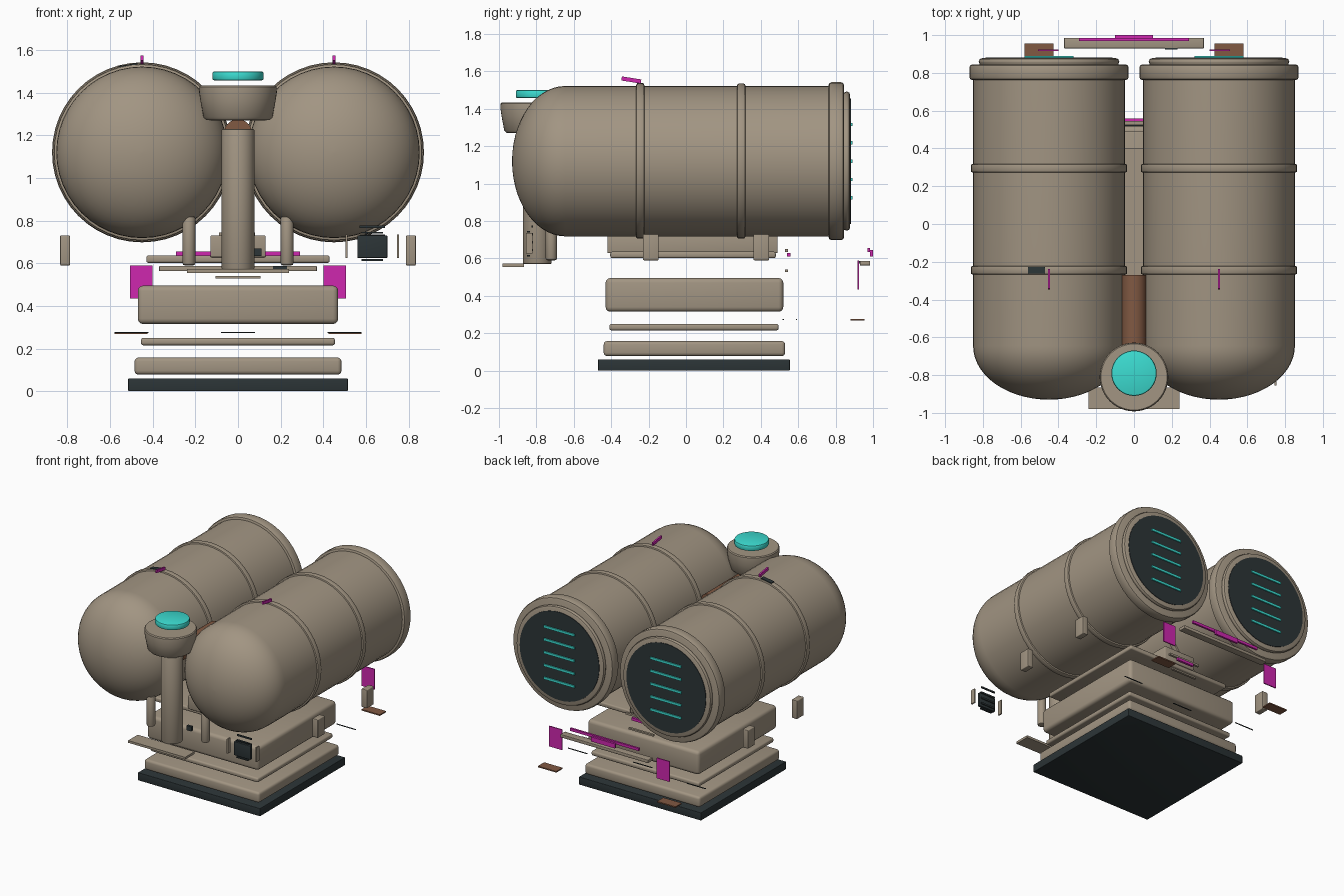
import bpy, bmesh, math
from mathutils import Matrix

cube = bpy.data.objects.get("Cube")
if cube:
    bpy.data.objects.remove(cube, do_unlink=True)


def material(name, rgb):
    m = bpy.data.materials.new(name)
    m.use_nodes = True
    m.diffuse_color = (*rgb, 1)
    m.node_tree.nodes["Principled BSDF"].inputs["Base Color"].default_value = (*rgb, 1)
    return m


BEIGE = material("warm beige", (0.36, 0.30, 0.225))
DARK = material("dark slate", (0.025, 0.035, 0.038))
CYAN = material("bright cyan", (0.045, 0.72, 0.64))
PINK = material("magenta", (0.62, 0.02, 0.43))
BROWN = material("rust brown", (0.22, 0.10, 0.055))
parts = []


def finish(bm, name, mat):
    bmesh.ops.recalc_face_normals(bm, faces=bm.faces)
    me = bpy.data.meshes.new(name)
    bm.to_mesh(me)
    bm.free()
    me.materials.append(mat)
    ob = bpy.data.objects.new(name, me)
    bpy.context.collection.objects.link(ob)
    parts.append(ob)
    return ob


def block(name, mat, x, y, z, bevel=0.0):
    """Box given by its (low, high) extent on each axis."""
    size = [b - a for a, b in (x, y, z)]
    bm = bmesh.new()
    bmesh.ops.create_cube(bm, size=1, matrix=Matrix.Diagonal((*size, 1)))
    if bevel:
        bmesh.ops.bevel(bm, geom=bm.edges[:], offset=bevel, segments=3,
                        profile=0.5, affect='EDGES')
    ob = finish(bm, name, mat)
    ob.location = [(a + b) / 2 for a, b in (x, y, z)]
    return ob


def pair(name, mat, x, y, z, bevel=0.0):
    """Mirrored boxes on the left and right."""
    return (block("left_" + name, mat, x, y, z, bevel),
            block("right_" + name, mat, (-x[1], -x[0]), y, z, bevel))


def lathe(name, mat, profile, centre, along_y=False, steps=48):
    """Turn (radius, height) points around an axis, capping open ends."""
    bm = bmesh.new()
    rings = []
    for r, h in profile:
        ring = []
        for i in range(steps):
            a = math.tau * i / steps
            u, v = r * math.cos(a), r * math.sin(a)
            ring.append(bm.verts.new((u, h, v) if along_y else (u, v, h)))
        rings.append(ring)
    for lo, hi in zip(rings, rings[1:]):
        for i in range(steps):
            j = (i + 1) % steps
            bm.faces.new((lo[i], lo[j], hi[j], hi[i]))
    bm.faces.new(rings[0])
    bm.faces.new(rings[-1])
    return finish(bm, name, mat)if centre is None else place(finish(bm, name, mat), centre)


def place(ob, centre):
    ob.location = centre
    return ob


def drum(r, lo, hi, b):
    """Cylinder profile with softened rims."""
    return [(r - b, lo), (r - b * 0.3, lo + b * 0.3), (r, lo + b),
            (r, hi - b), (r - b * 0.3, hi - b * 0.3), (r - b, hi)]


# Stacked base slabs
block("ground_pad", DARK, (-.515, .515), (-.47, .555), (0, .06), .004)
block("lower_slab", BEIGE, (-.485, .485), (-.44, .53), (.078, .158), .018)
block("thin_slab", BEIGE, (-.455, .455), (-.41, .495), (.215, .25), .012)
block("main_slab", BEIGE, (-.47, .47), (-.43, .52), (.315, .495), .025)
block("upper_plate", BEIGE, (-.43, .43), (-.405, .48), (.602, .636), .01)
block("cradle_beam", BEIGE, (-.13, .13), (-.42, .49), (.628, .73), .006)
block("cradle_cap", BEIGE, (-.09, .08), (-.3, .4), (.73, .745))

# Twin tanks
R = .402
for side, sx in (("left", 1), ("right", -1)):
    c = (sx * .45, 0, 1.12)
    dome = [(R * math.sin(t), -.645 - .285 * math.cos(t))
            for t in (math.pi / 2 * i / 14 for i in range(14))]
    dome[0] = (.004, dome[0][1])
    lathe(side + "_tank", BEIGE, dome + [(R, -.645), (R, .78)], c, True)
    for label, y in (("front", -.245), ("middle", .295)):
        lathe(f"{side}_{label}_band", BEIGE, drum(.414, y - .022, y + .022, .008), c, True)
    lathe(side + "_rear_collar", BEIGE, drum(.422, .762, .845, .016), c, True)
    lathe(side + "_rear_rim", BEIGE, drum(.372, .84, .878, .018), c, True)
    lathe(side + "_rear_cover", DARK, [(.335, .87), (.335, .882)], c, True)
    for i in range(5):
        z = 1.12 + (i - 2) * .098
        block(f"{side}_light_slit_{i + 1}", CYAN, (c[0] - .13, c[0] + .13),
              (.878, .89), (z - .009, z + .009))
    fin = block(side + "_top_fin", PINK, (c[0] - .006, c[0] + .006),
                (-.345, -.24), (1.543, 1.565))
    fin.rotation_euler.x = math.radians(-9)
    lathe(side + "_strut", BEIGE, drum(.03, .59, .82, .01), (sx * .23, -.72, 0), steps=24)

clip = block("tank_clip", DARK, (-.56, -.47), (-.262, -.228), (1.52, 1.532))
clip.rotation_euler.y = math.radians(-9)

# Sensor mast, head and feed pipe
lathe("mast", BEIGE, drum(.077, .57, 1.23, .008), (0, -.795, 0))
lathe("sensor_head", BEIGE, [(.13, 1.27), (.15, 1.272), (.162, 1.285), (.176, 1.36),
      (.182, 1.40), (.181, 1.427), (.175, 1.434)], (0, -.81, 0))
lathe("sensor_lens", CYAN, drum(.12, 1.457, 1.50, .009), (0, -.79, 0))
lathe("feed_pipe", BROWN, [(.065, -.75), (.065, -.27)], (0, 0, 1.21), True)
block("front_step", BEIGE, (-.24, .24), (-.98, -.865), (.555, .572))
block("mast_marker", DARK, (.07, .11), (-.72, -.70), (.635, .67))

# Side blocks
for label, y in (("front", -.188), ("rear", .403)):
    pair(label + "_side_block", BEIGE, (.788, .834), (y - .042, y + .042), (.59, .73), .005)

# Control panel
block("control_panel", DARK, (.56, .70), (-.85, -.83), (.625, .73), .003)
for i in range(4):
    z = .645 + i * .042
    block(f"panel_fin_{i + 1}", DARK, (.57, .69), (-.826, -.818), (z - .006, z + .006))
for label, z in (("lower", .615), ("upper", .743)):
    block(label + "_panel_bar", DARK, (.58, .68), (-.85, -.835), (z - .004, z + .004))
for label, x in (("inner", .508), ("outer", .75)):
    block(label + "_panel_strip", BEIGE, (x - .005, x + .005), (-.855, -.82), (.625, .735))

# Rear markers and rails
pair("rear_flag", PINK, (.40, .507), (.917, .925), (.435, .59))
pair("rear_foot_plate", BROWN, (.425, .58), (.88, .955), (.268, .277))
pair("foot_line", DARK, (.42, .58), (.587, .593), (.272, .277))
block("centre_foot_line", DARK, (-.08, .08), (.517, .523), (.272, .277))
block("rear_rail", BEIGE, (-.37, .37), (.93, .985), (.563, .587), .003)
rail = block("rear_marker_bar", PINK, (-.29, .29), (.97, .985), (.635, .655))
block("rear_marker_centre", PINK, (-.10, .10), (.985, 1.0), (.61, .645))
block("rear_latch", DARK, (.165, .23), (.925, .932), (.572, .586))
block("inner_marker", PINK, (-.07, .07), (.54, .558), (.61, .63))
block("inner_bar", BEIGE, (-.13, .13), (.528, .545), (.635, .65))
block("low_inner_bar", BEIGE, (-.105, .105), (.528, .545), (.528, .54))

# Smooth rounded surfaces, keep hard edges
bpy.ops.object.select_all(action='DESELECT')
for ob in parts:
    ob.select_set(True)
bpy.context.view_layer.objects.active = parts[0]
bpy.ops.object.shade_smooth_by_angle(angle=math.radians(35))
